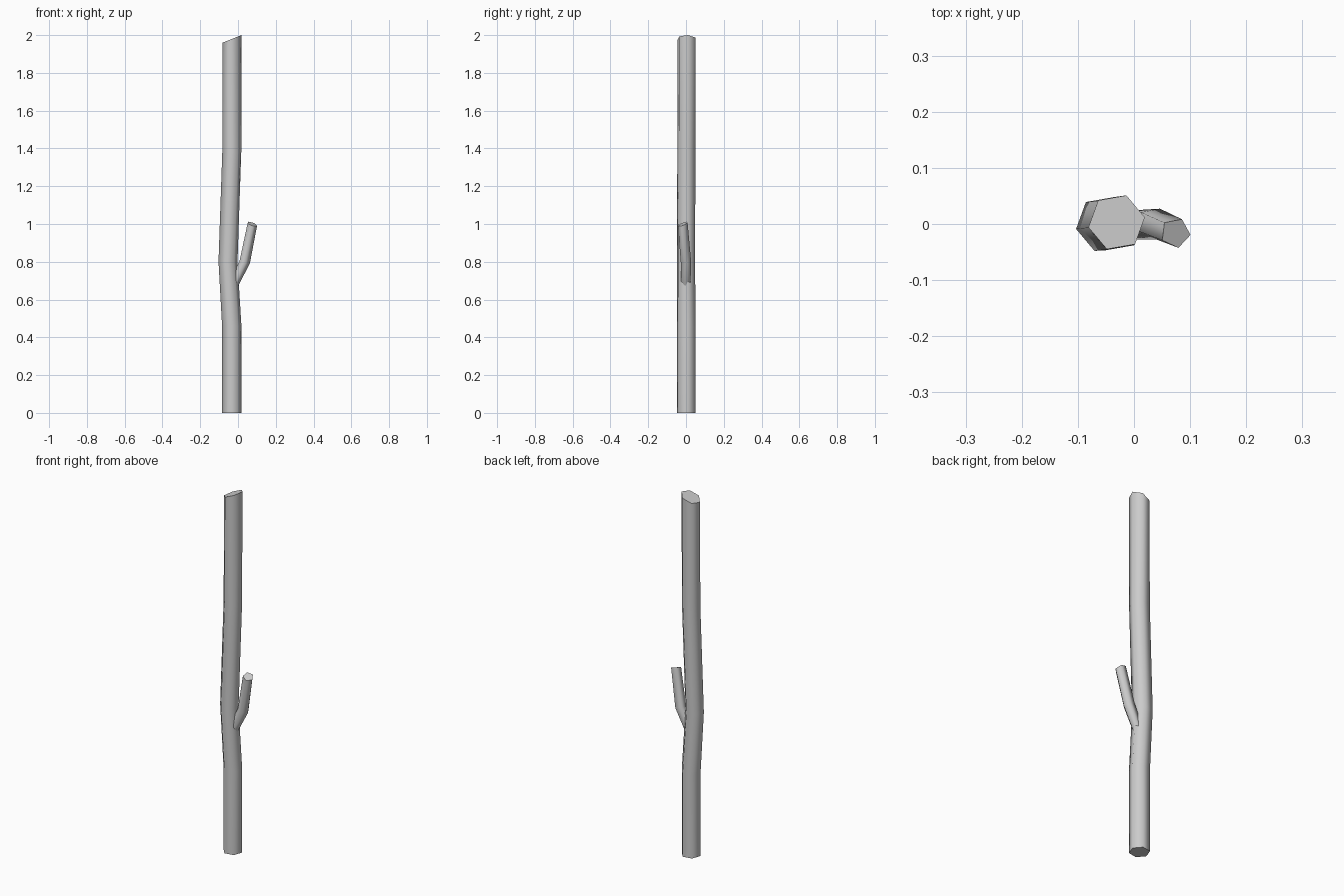
import bpy, bmesh
from math import cos, sin, radians, tau

if "Cube" in bpy.data.objects:
    bpy.data.objects.remove(bpy.data.objects["Cube"])


def limb(name, sides, turn, rings):
    """Loft a capped tube through rings (x, y, z, radius, slope_x, slope_y)."""
    bm = bmesh.new()
    loops = []
    for x, y, z, r, sx, sy in rings:
        loop = []
        for i in range(sides):
            a = radians(turn) + tau * i / sides
            dx, dy = r * cos(a), r * sin(a)
            loop.append(bm.verts.new((x + dx, y + dy, z + sx * dx + sy * dy)))
        loops.append(loop)
    for low, high in zip(loops, loops[1:]):
        for i in range(sides):
            j = (i + 1) % sides
            bm.faces.new((low[i], low[j], high[j], high[i])).smooth = True
    # flat sawn ends with crisp rims
    for loop in (loops[0][::-1], loops[-1]):
        cap = bm.faces.new(loop)
        for e in cap.edges:
            e.smooth = False
    mesh = bpy.data.meshes.new(name)
    bm.to_mesh(mesh)
    bm.free()
    obj = bpy.data.objects.new(name, mesh)
    bpy.context.collection.objects.link(obj)
    return obj


# Six-sided main stick, gently bowed, with a slanted cut on top
limb("stick", 6, 10, [
    (-0.033, 0.002, 0.00, 0.052, 0, 0),
    (-0.033, 0.002, 0.46, 0.052, 0, 0),
    (-0.053, 0.000, 0.80, 0.051, 0, 0),
    (-0.033, 0.002, 1.38, 0.051, 0, 0),
    (-0.031, 0.003, 1.98, 0.051, 0.40, 0),
])

# Five-sided side twig, rooted inside the stick
limb("twig", 5, -7, [
    (-0.026, -0.001, 0.68, 0.027, -0.30, 0),
    (0.034, 0.001, 0.80, 0.029, -0.30, 0.1),
    (0.074, -0.016, 1.00, 0.027, -0.30, 0.35),
])
